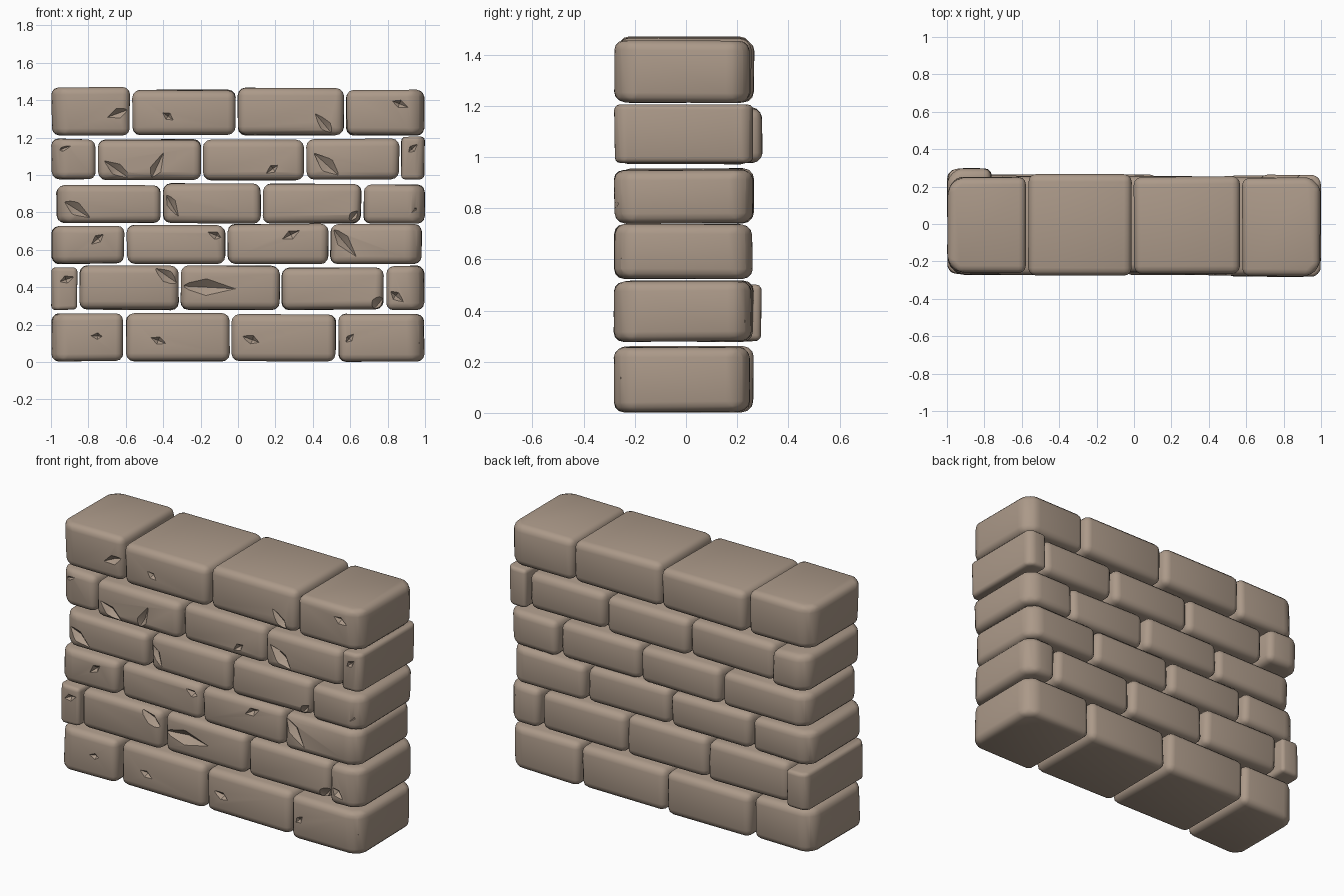
import bpy, bmesh, math, random
from mathutils import Matrix, Vector

if "Cube" in bpy.data.objects:
    bpy.data.objects.remove(bpy.data.objects["Cube"])

random.seed(4)

stone = bpy.data.materials.new("warm grey stone")
stone.diffuse_color = (0.41, 0.32, 0.25, 1)
stone.use_nodes = True
stone.node_tree.nodes["Principled BSDF"].inputs["Base Color"].default_value = stone.diffuse_color

# Courses from the bottom up: bottom, top, and the joints along x
COURSES = [
    (0, .265, (-1, -.605, -.04, .532, 1)),
    (.275, .515, (-1, -.852, -.312, .228, .785, 1)),
    (.522, .735, (-1, -.602, -.062, .488, .985)),
    (.738, .955, (-.975, -.408, .128, .665, 1)),
    (.97, 1.2, (-1, -.755, -.192, .36, .868, 1)),
    (1.21, 1.465, (-1, -.572, -.005, .572, 1)),
]

# Largest worn nicks on the front: x, z, half length, angle
NICKS = [
    (-.38, .46, .11, -35), (-.17, .4, .18, -3), (.75, .31, .12, 50),
    (.56, .65, .12, -50), (-.87, .82, .14, -32), (-.36, .85, .09, -60),
    (.62, .78, .08, 50), (-.65, 1.03, .12, -35), (-.44, 1.03, .1, 65),
    (.48, 1.05, .13, -42), (-.64, 1.33, .08, 20), (.47, 1.26, .1, -50),
]


def to_object(name, bm):
    bmesh.ops.recalc_face_normals(bm, faces=bm.faces[:])
    mesh = bpy.data.meshes.new(name)
    bm.to_mesh(mesh)
    bm.free()
    ob = bpy.data.objects.new(name, mesh)
    bpy.context.collection.objects.link(ob)
    return ob


def brick(name, lo, hi, outer):
    """Slightly uneven rounded block; outer is -1 or 1 at a wall end, else 0."""
    bm = bmesh.new()
    bmesh.ops.create_cube(bm, size=1)
    mid, size = (lo + hi) / 2, hi - lo
    for v in bm.verts:
        v.co = Vector([mid[i] + v.co[i] * (size[i] - random.uniform(0, .016))
                       for i in range(3)])
    wide = size.x > .2
    # wall-end corners are worn rounder
    if outer:
        ends = [e for e in bm.edges
                if all((v.co.x - mid.x) * outer > 0 for v in e.verts)
                and abs(e.verts[0].co.z - e.verts[1].co.z) > .1]
        bmesh.ops.bevel(bm, geom=ends, offset=.055 if wide else .03, segments=1,
                        affect='EDGES', profile=.5, clamp_overlap=True)
    bmesh.ops.bevel(bm, geom=bm.edges[:], offset=.042 if wide else .03, segments=3,
                    affect='EDGES', profile=.5, clamp_overlap=True)
    return to_object(name, bm)


def chip_cutter(chips, y):
    """Pointed octahedra that scoop tapering nicks out of the front face."""
    bm = bmesh.new()
    for x, z, length, angle in chips:
        depth = .02 + length * .15
        m = (Matrix.Translation((x, y, z))
             @ Matrix.Rotation(math.radians(-angle), 4, 'Y')
             @ Matrix.Rotation(math.radians(random.uniform(-8, 8)), 4, 'Z')
             @ Matrix.Diagonal((length, depth, .015 + length * .2, 1)))
        bmesh.ops.create_uvsphere(bm, u_segments=4, v_segments=2, radius=1, matrix=m)
    ob = to_object("chip_cutter", bm)
    ob.hide_render = True
    return ob


def cut_chips(ob, cutter):
    mod = ob.modifiers.new("chips", 'BOOLEAN')
    mod.operation = 'DIFFERENCE'
    mod.solver = 'EXACT'
    mod.use_self = True
    mod.object = cutter
    graph = bpy.context.evaluated_depsgraph_get()
    cut = bpy.data.meshes.new_from_object(ob.evaluated_get(graph))
    ob.modifiers.clear()
    ob.data = cut
    bpy.data.objects.remove(cutter)


for r, (z0, z1, joints) in enumerate(COURSES):
    last = len(joints) - 2
    for c, (x0, x1) in enumerate(zip(joints, joints[1:])):
        outer = -1 if c == 0 else (1 if c == last else 0)
        # end bricks stand proud; the short left ones stick out at the back
        front = -.285 if c == last else random.uniform(-.28, -.26)
        back = .3 if c == 0 and r in (1, 4) else random.uniform(.25, .27)
        lo = Vector((x0 + (.003 if c else 0), front, z0))
        hi = Vector((x1 - (.003 if c < last else 0), back,
                     z1 + random.uniform(-.008, .008)))
        ob = brick(f"brick_course_{r + 1}_{c + 1}", lo, hi, outer)
        chips = [n for n in NICKS if x0 < n[0] < x1 and z0 < n[1] < z1]
        # every other brick gets one small random nick
        if not chips:
            chips = [(random.uniform(x0 + .05, x1 - .05),
                      random.uniform(z0 + .06, z1 - .05),
                      random.uniform(.03, .06), random.uniform(-60, 60))]
        cut_chips(ob, chip_cutter(chips, front))
        ob.data.materials.clear()
        ob.data.materials.append(stone)
        ob.data.shade_smooth()
        ob.data.set_sharp_from_angle(angle=math.radians(35))
